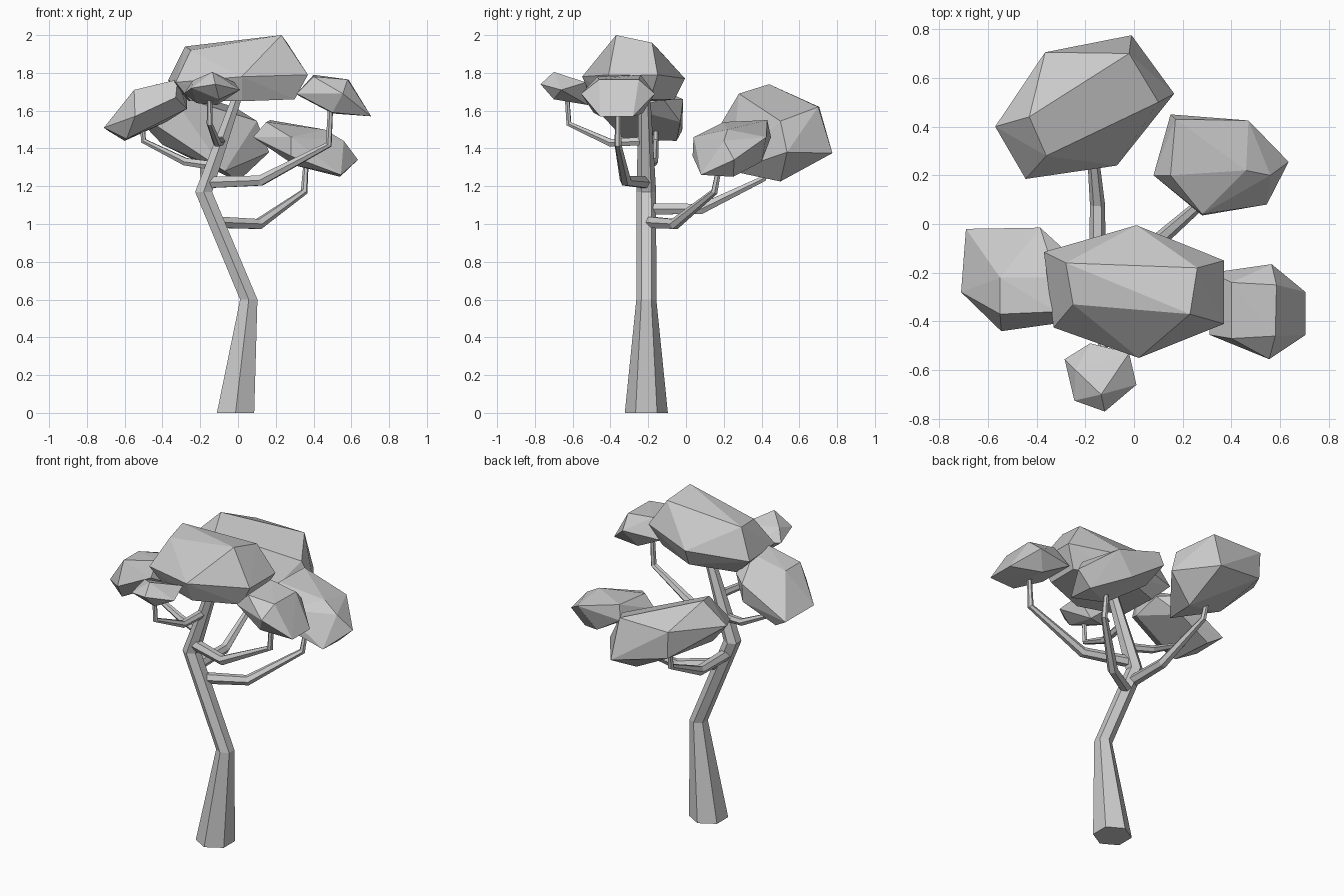
import bpy, bmesh, math
from mathutils import Vector


def finish(bm, name):
    bmesh.ops.recalc_face_normals(bm, faces=bm.faces)
    me = bpy.data.meshes.new(name)
    bm.to_mesh(me)
    bm.free()
    ob = bpy.data.objects.new(name, me)
    bpy.context.collection.objects.link(ob)
    return ob


def limb(name, path, radii, level=False, sides=6):
    """Faceted tapering tube along a path; level keeps its rings horizontal."""
    pts = [Vector(p) for p in path]
    bm = bmesh.new()
    rings = []
    for i, (p, r) in enumerate(zip(pts, radii)):
        t = Vector()
        if i > 0:
            t += (p - pts[i - 1]).normalized()
        if i < len(pts) - 1:
            t += (pts[i + 1] - p).normalized()
        if level:
            t = Vector((0, 0, 1))
        if i == 0:
            d = pts[1] - pts[0]
            side = Vector((0, -1, 0)) if level else d.cross(Vector((0, 0, 1)))
        t.normalize()
        side = (side - t * side.dot(t)).normalized()
        up = t.cross(side)
        rings.append([bm.verts.new(p + r * (side * math.cos(a) + up * math.sin(a)))
                      for a in (2 * math.pi * k / sides for k in range(sides))])
    for a, b in zip(rings, rings[1:]):
        for k in range(sides):
            n = (k + 1) % sides
            bm.faces.new((a[k], a[n], b[n], b[k]))
    bm.faces.new(rings[0])
    bm.faces.new(rings[-1])
    return finish(bm, name)


def foliage(name, pts):
    """Faceted leaf clump: convex hull of a few corner points."""
    bm = bmesh.new()
    for p in pts:
        bm.verts.new(p)
    bmesh.ops.convex_hull(bm, input=bm.verts)
    loose = [v for v in bm.verts if not v.link_faces]
    bmesh.ops.delete(bm, geom=loose, context='VERTS')
    return finish(bm, name)


# Trunk
limb("trunk", [(-.013, -.21, 0), (.057, -.21, .6), (-.182, -.21, 1.17), (.005, -.22, 1.7)],
     [.114, .053, .052, .03], level=True)

# Branches
R = [.035, .031, .019, .014]
S = [.026, .023, .016, .013]
limb("right_branch", [(-.17, -.21, 1.22), (.12, -.32, 1.23), (.48, -.36, 1.42), (.49, -.36, 1.62)], R)
limb("back_right_branch", [(-.13, -.21, 1.01), (.11, -.06, 1.0), (.35, .15, 1.17), (.36, .18, 1.32)], R)
limb("back_branch", [(-.15, -.21, 1.08), (-.15, .08, 1.08), (-.18, .41, 1.24), (-.19, .43, 1.35)], R)
limb("left_branch", [(-.14, -.21, 1.31), (-.28, -.17, 1.33), (-.5, -.16, 1.44), (-.51, -.16, 1.56)], S)
limb("front_branch", [(-.09, -.21, 1.44), (-.11, -.4, 1.43), (-.15, -.62, 1.53), (-.15, -.63, 1.68)], S)

# Leaf clumps
foliage("crown_leaves", [
    (-.37, -.115, 1.76), (.01, -.005, 1.77), (.37, -.15, 1.79), (.37, -.41, 1.79),
    (.02, -.55, 1.78), (-.33, -.425, 1.75), (-.28, -.16, 1.94), (-.25, -.33, 1.92),
    (.23, -.37, 2.0), (.26, -.18, 1.96), (-.26, -.15, 1.65), (-.25, -.4, 1.65),
    (.02, -.06, 1.66), (.3, -.19, 1.66), (.3, -.39, 1.66), (.02, -.49, 1.65)])
foliage("right_leaves", [
    (.31, -.455, 1.69), (.32, -.2, 1.68), (.565, -.165, 1.69), (.555, -.555, 1.69),
    (.705, -.28, 1.57), (.705, -.455, 1.57), (.585, -.25, 1.765), (.58, -.46, 1.765),
    (.4, -.24, 1.79), (.4, -.47, 1.78), (.5, -.23, 1.585), (.5, -.49, 1.59)])
foliage("back_right_leaves", [
    (.17, .43, 1.55), (.15, .2, 1.54), (.08, .2, 1.46), (.15, .45, 1.46), (.28, .04, 1.46),
    (.47, .425, 1.46), (.46, .22, 1.5), (.56, .2, 1.44), (.635, .255, 1.34), (.545, .08, 1.26),
    (.28, .035, 1.36), (.54, .25, 1.25), (.3, .1, 1.31), (.35, .4, 1.33)])
foliage("back_leaves", [
    (-.43, .44, 1.74), (-.365, .705, 1.62), (-.02, .7, 1.62), (-.01, .775, 1.375),
    (.165, .535, 1.38), (.1, .5, 1.545), (-.07, .24, 1.28), (-.445, .185, 1.53),
    (-.57, .4, 1.6), (-.36, .28, 1.69), (0, .5, 1.225), (-.4, .3, 1.42), (-.36, .7, 1.45)])
foliage("left_leaves", [
    (-.69, -.02, 1.495), (-.71, -.28, 1.51), (-.545, -.44, 1.57), (-.33, -.41, 1.67),
    (-.385, -.015, 1.66), (-.27, -.12, 1.66), (-.55, -.22, 1.71), (-.55, -.37, 1.71),
    (-.32, -.36, 1.765), (-.32, -.22, 1.755), (-.6, -.05, 1.44), (-.59, -.33, 1.45),
    (-.27, -.3, 1.61), (-.38, -.03, 1.54)])
foliage("front_leaves", [
    (-.135, -.7, 1.805), (-.12, -.77, 1.74), (-.245, -.725, 1.72), (-.285, -.555, 1.69),
    (-.18, -.49, 1.69), (-.02, -.53, 1.75), (.01, -.66, 1.71), (-.24, -.6, 1.76),
    (-.11, -.52, 1.63), (-.22, -.55, 1.64), (-.1, -.7, 1.66)])
